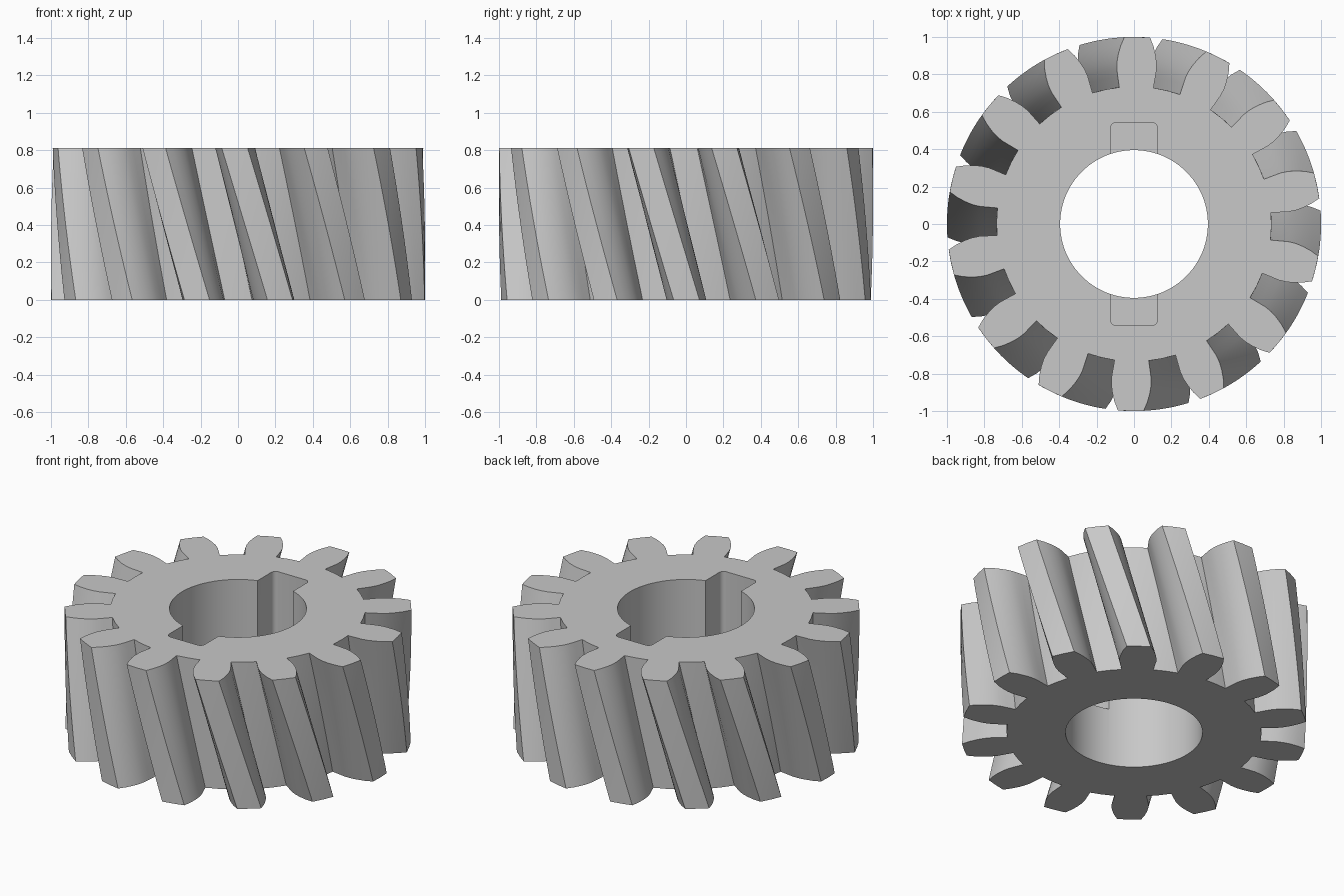
import bpy, bmesh, math
from mathutils import Vector

cube = bpy.data.objects.get("Cube")
if cube:
    bpy.data.objects.remove(cube, do_unlink=True)

TEETH, HEIGHT, LAYERS = 14, 0.81, 14
TWIST = math.radians(14)      # the bottom leads the top by this angle
START = math.radians(89)      # centre of one tooth on the top face
PITCH = 2 * math.pi / TEETH

steel = bpy.data.materials.new("grey_steel")
steel.use_nodes = True
grey = (0.58, 0.58, 0.58, 1)
steel.diffuse_color = grey
steel.node_tree.nodes["Principled BSDF"].inputs["Base Color"].default_value = grey


def make_object(name, bm):
    bmesh.ops.recalc_face_normals(bm, faces=bm.faces)
    mesh = bpy.data.meshes.new(name)
    bm.to_mesh(mesh)
    bm.free()
    mesh.materials.append(steel)
    obj = bpy.data.objects.new(name, mesh)
    bpy.context.collection.objects.link(obj)
    return obj


def prism(name, outline, z0, z1):
    bm = bmesh.new()
    face = bm.faces.new([bm.verts.new((x, y, z0)) for x, y in outline])
    up = bmesh.ops.extrude_face_region(bm, geom=[face])
    verts = [v for v in up["geom"] if isinstance(v, bmesh.types.BMVert)]
    bmesh.ops.translate(bm, verts=verts, vec=(0, 0, z1 - z0))
    return make_object(name, bm)


def arc(cx, cy, r, a0, a1, n):
    return [(cx + r * math.cos(a0 + (a1 - a0) * i / n),
             cy + r * math.sin(a0 + (a1 - a0) * i / n)) for i in range(n + 1)]


# Tooth flank: radius and half width, from root to tip
flank = [(0.735, 0.0915), (0.79, 0.1), (0.83, 0.106), (0.87, 0.106),
         (0.91, 0.1), (0.955, 0.088), (1.0, 0.069)]
half = [(r, math.asin(w / r)) for r, w in flank]
tooth = ([(r, -a) for r, a in half] + [(1.0, 0)]
         + [(r, a) for r, a in reversed(half)] + [(0.735, PITCH / 2)])
polar = [(r, START + k * PITCH + a) for k in range(TEETH) for r, a in tooth]

# Helical gear body, stacked from twisted copies of the outline
bm = bmesh.new()
rings = []
for i in range(LAYERS + 1):
    t = i / LAYERS
    turn = TWIST * (1 - t)
    rings.append([bm.verts.new((r * math.cos(a + turn), r * math.sin(a + turn), HEIGHT * t))
                  for r, a in polar])
for low, high in zip(rings, rings[1:]):
    for j in range(len(low)):
        k = (j + 1) % len(low)
        bm.faces.new((low[j], low[k], high[k], high[j]))
bm.faces.new(rings[0][::-1])
bm.faces.new(rings[-1])
gear = make_object("helical_gear", bm)

# Cutters: the shaft bore and the two blind keyways opening at the top
bore = prism("bore_cutter", arc(0, 0, 0.395, 0, 2 * math.pi, 96)[:-1], -0.1, HEIGHT + 0.1)
hx, hy, cr = 0.125, 0.543, 0.03
outline = []
for n, (sx, sy) in enumerate([(1, 1), (-1, 1), (-1, -1), (1, -1)]):
    a = n * math.pi / 2
    outline += arc(sx * (hx - cr), sy * (hy - cr), cr, a, a + math.pi / 2, 5)
keyways = prism("keyway_cutter", outline, 0.37, HEIGHT + 0.1)

bpy.ops.object.select_all(action='DESELECT')
gear.select_set(True)
bpy.context.view_layer.objects.active = gear
for cutter in (bore, keyways):
    cutter.hide_render = True
    mod = gear.modifiers.new(cutter.name, 'BOOLEAN')
    mod.operation, mod.solver, mod.object = 'DIFFERENCE', 'EXACT', cutter
    bpy.ops.object.modifier_apply(modifier=mod.name)
    bpy.data.objects.remove(cutter, do_unlink=True)
bpy.ops.object.shade_smooth_by_angle(angle=math.radians(30))
